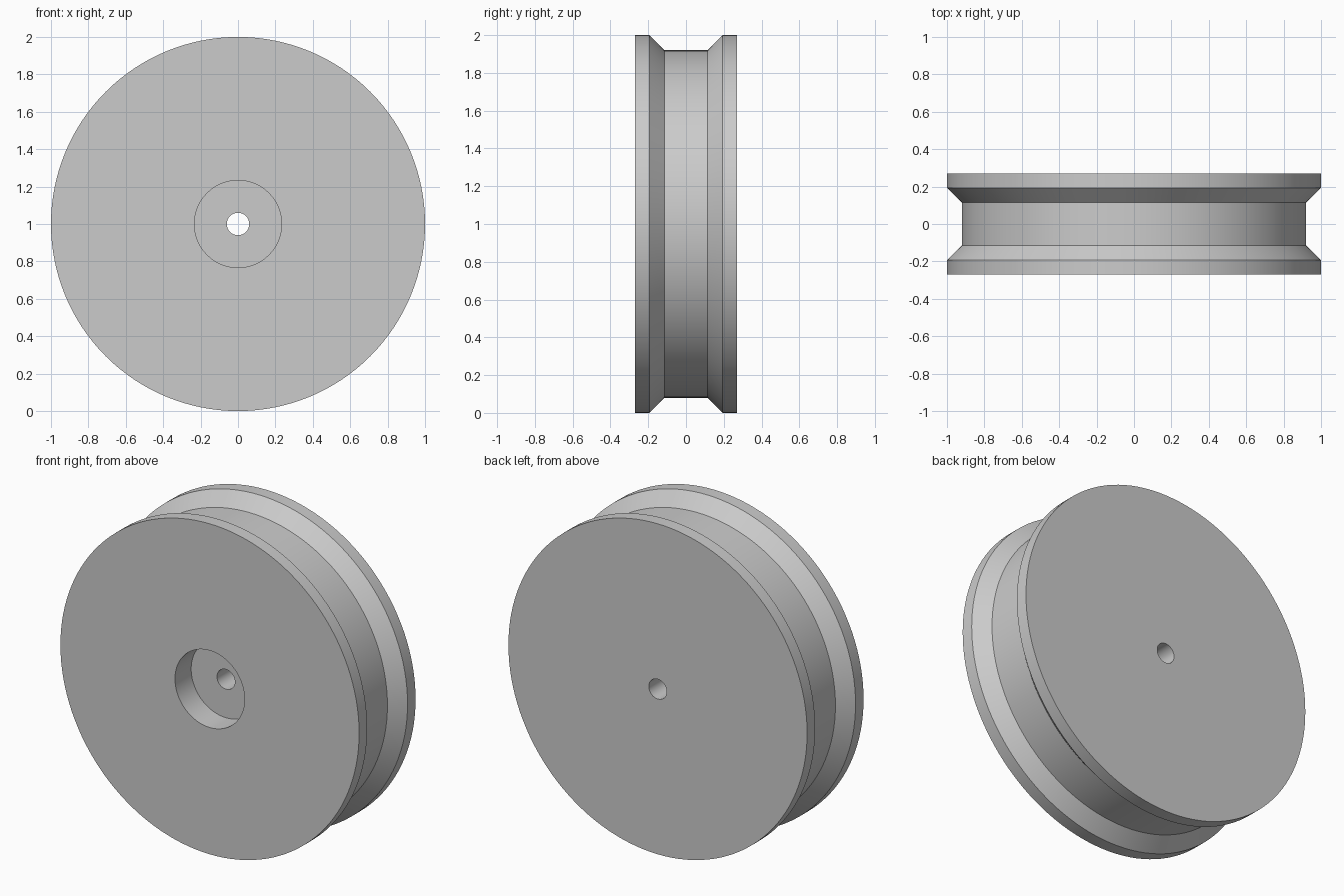
import bpy, bmesh, math
from mathutils import Vector

cube = bpy.data.objects.get("Cube")
if cube:
    bpy.data.objects.remove(cube)

# Plain grey material
grey = bpy.data.materials.new("light grey")
grey.use_nodes = True
colour = (0.6, 0.6, 0.6, 1)
grey.diffuse_color = colour
grey.node_tree.nodes["Principled BSDF"].inputs["Base Color"].default_value = colour

SEGMENTS = 128
HALF_WIDTH, RIM_EDGE, GROOVE_EDGE = 0.27, 0.193, 0.115
RIM, GROOVE, RECESS, BORE = 1.0, 0.92, 0.233, 0.06
RECESS_FLOOR = -HALF_WIDTH + 0.155

# Closed cross-section as (radius, depth): rim and groove, then bore and front recess
outer = [(RIM, -HALF_WIDTH), (RIM, -RIM_EDGE), (GROOVE, -GROOVE_EDGE)]
outer += [(r, -y) for r, y in reversed(outer)]
inner = [(BORE, HALF_WIDTH), (BORE, RECESS_FLOOR),
         (RECESS, RECESS_FLOOR), (RECESS, -HALF_WIDTH)]
profile = outer + inner

# Revolve the section around the axle
bm = bmesh.new()
verts = [bm.verts.new((r, y, 1)) for r, y in profile]
edges = [bm.edges.new((v, verts[(i + 1) % len(verts)])) for i, v in enumerate(verts)]
bmesh.ops.spin(bm, geom=verts + edges, cent=Vector((0, 0, 1)), axis=(0, 1, 0),
               angle=math.tau, steps=SEGMENTS, use_merge=True)
bmesh.ops.remove_doubles(bm, verts=bm.verts[:], dist=0.0001)
bmesh.ops.recalc_face_normals(bm, faces=bm.faces[:])

mesh = bpy.data.meshes.new("grooved_wheel")
bm.to_mesh(mesh)
bm.free()
mesh.materials.append(grey)
wheel = bpy.data.objects.new("grooved_wheel", mesh)
bpy.context.collection.objects.link(wheel)

# Smooth round walls, crisp corners
bpy.ops.object.select_all(action="DESELECT")
wheel.select_set(True)
bpy.context.view_layer.objects.active = wheel
bpy.ops.object.shade_smooth_by_angle(angle=math.radians(30))
